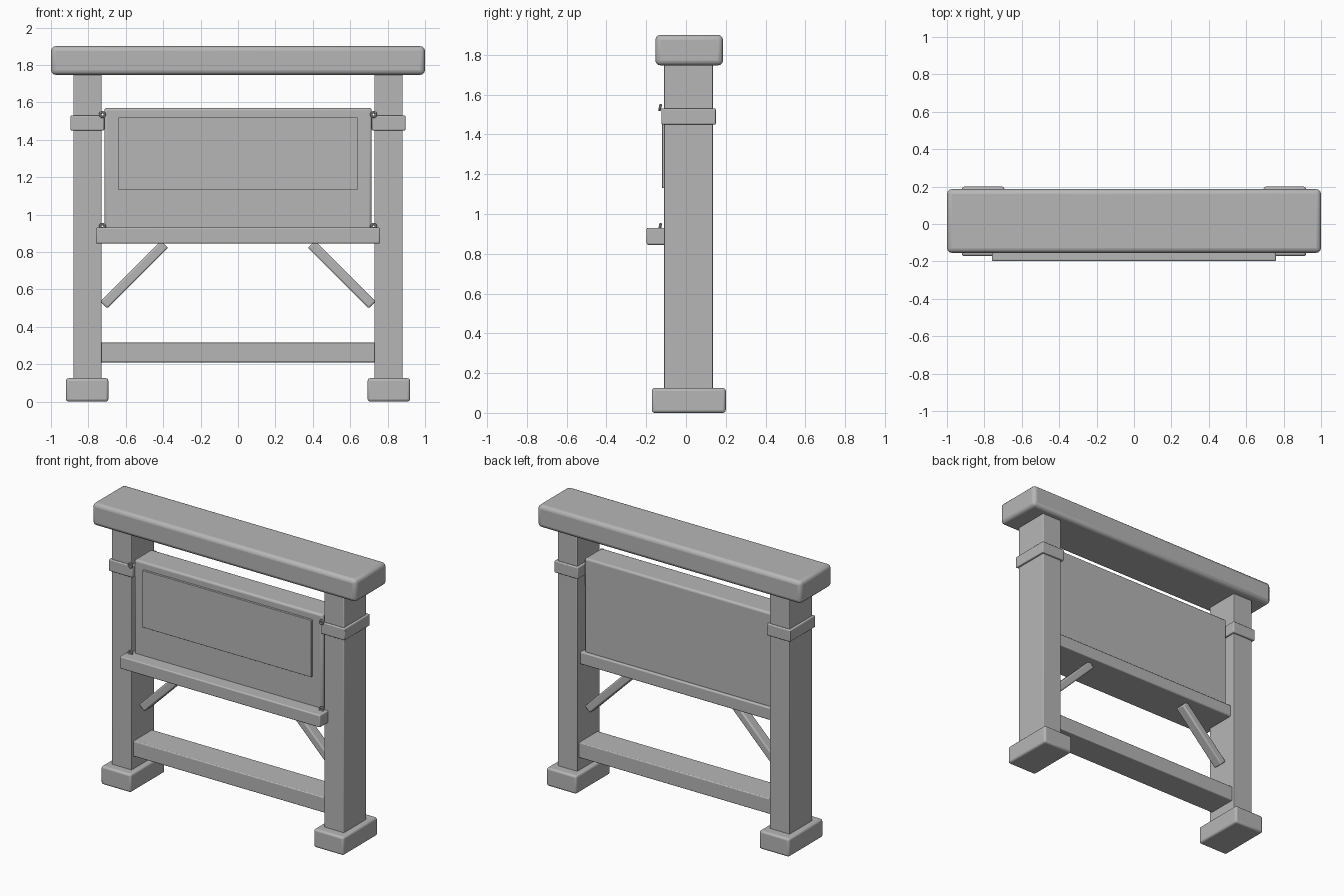
import bpy
from math import radians

old = bpy.data.objects.get("Cube")
if old:
    bpy.data.objects.remove(old, do_unlink=True)

grey = bpy.data.materials.new("plain grey")
grey.use_nodes = True
colour = (0.47, 0.47, 0.47, 1)
grey.diffuse_color = colour
grey.node_tree.nodes["Principled BSDF"].inputs["Base Color"].default_value = colour


def finish(obj, name):
    obj.name = name
    obj.data.materials.append(grey)
    bpy.ops.object.shade_smooth_by_angle(angle=radians(35))
    return obj


def block(name, x, y, z, bevel, tilt=0):
    """Rounded box spanning the given (low, high) ranges, tilted about y."""
    spans = (x, y, z)
    bpy.ops.mesh.primitive_cube_add(size=1, location=[(a + b) / 2 for a, b in spans])
    obj = bpy.context.object
    obj.scale = [b - a for a, b in spans]
    bpy.ops.object.transform_apply(location=False, rotation=False, scale=True)
    mod = obj.modifiers.new("rounded edges", 'BEVEL')
    mod.width = bevel
    mod.segments = 3
    obj.rotation_euler.y = tilt
    return finish(obj, name)


def eyelet(name, x, z):
    bpy.ops.mesh.primitive_torus_add(
        major_radius=0.012, minor_radius=0.007, major_segments=16, minor_segments=8,
        location=(x, -0.13, z), rotation=(radians(80), 0, 0))
    return finish(bpy.context.object, name)


# Frame across the middle
block("top_beam", (-1, 1), (-0.154, 0.186), (1.747, 1.9), 0.025)
block("lower_stretcher", (-0.74, 0.74), (-0.09, 0.115), (0.21, 0.315), 0.006)

# Hanging board with its raised plate and the ledge beneath
block("board", (-0.715, 0.715), (-0.105, 0.08), (0.9, 1.57), 0.014)
block("board_plate", (-0.64, 0.64), (-0.12, -0.1), (1.13, 1.52), 0.002)
block("ledge", (-0.76, 0.76), (-0.198, 0.1), (0.845, 0.93), 0.008)

# Parts repeated on both sides
for side, s in (("left", 1), ("right", -1)):
    def span(a, b):
        return sorted((s * a, s * b))

    block(side + "_post", span(0.73, 0.88), (-0.11, 0.135), (0.1, 1.77), 0.005)
    block(side + "_foot", span(0.693, 0.92), (-0.172, 0.2), (0, 0.125), 0.014)
    block(side + "_collar", span(0.715, 0.895), (-0.123, 0.15), (1.45, 1.53), 0.006)
    block(side + "_brace", span(0.325, 0.785), (-0.022, 0.048), (0.652, 0.706),
          0.01, radians(45 * s))
    eyelet(side + "_upper_eyelet", s * 0.725, 1.535)
    eyelet(side + "_lower_eyelet", s * 0.725, 0.937)
